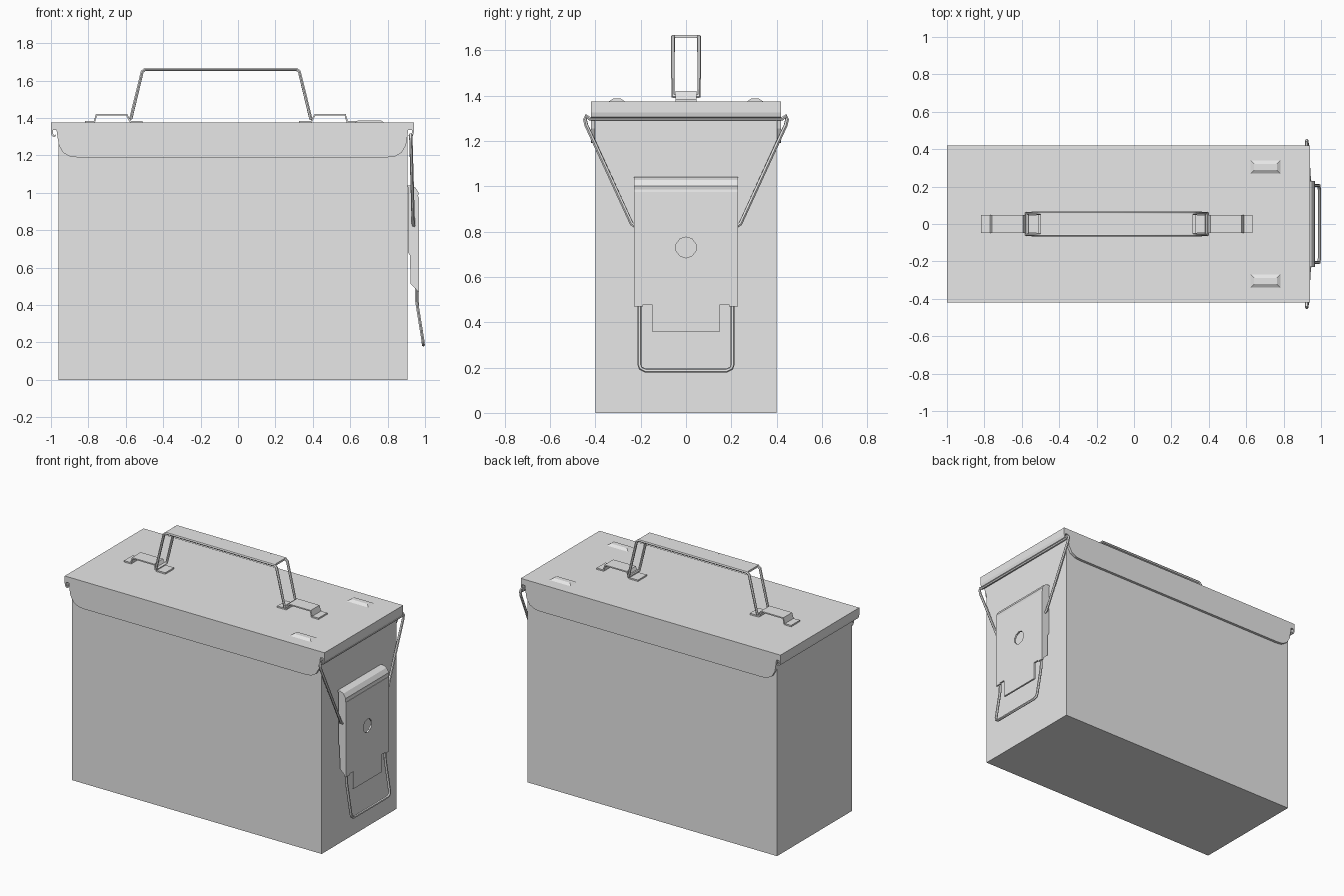
import bpy
import bmesh
from math import radians, cos, sin, pi
from mathutils import Vector

if "Cube" in bpy.data.objects:
    bpy.data.objects.remove(bpy.data.objects["Cube"], do_unlink=True)

# Single painted metal colour
GREY = (0.8, 0.8, 0.8, 1)
metal = bpy.data.materials.new("plain_grey_metal")
metal.use_nodes = True
metal.diffuse_color = GREY
metal.node_tree.nodes["Principled BSDF"].inputs["Base Color"].default_value = GREY


def finish(name, bm):
    bmesh.ops.recalc_face_normals(bm, faces=bm.faces)
    mesh = bpy.data.meshes.new(name)
    bm.to_mesh(mesh)
    bm.free()
    obj = bpy.data.objects.new(name, mesh)
    bpy.context.collection.objects.link(obj)
    mesh.materials.append(metal)
    return obj


def place(axis, p, t):
    return (t, p[0], p[1]) if axis == "x" else (p[0], t, p[1])


def prism(name, pts, axis, lo, hi):
    """Closed outline extruded along x or y."""
    bm = bmesh.new()
    face = bm.faces.new([bm.verts.new(place(axis, p, lo)) for p in pts])
    ext = bmesh.ops.extrude_face_region(bm, geom=[face])
    verts = [g for g in ext["geom"] if isinstance(g, bmesh.types.BMVert)]
    shift = Vector(place(axis, (0, 0), hi - lo))
    bmesh.ops.translate(bm, verts=verts, vec=shift)
    return finish(name, bm)


def box(name, x, y, z):
    return prism(name, [(x[0], z[0]), (x[1], z[0]), (x[1], z[1]), (x[0], z[1])], "y", *y)


def sheet(name, pts, half_width, thick):
    """Bent strip of sheet metal: an xz path swept across y."""
    bm = bmesh.new()
    a = [bm.verts.new((x, -half_width, z)) for x, z in pts]
    b = [bm.verts.new((x, half_width, z)) for x, z in pts]
    for i in range(len(pts) - 1):
        bm.faces.new((a[i], a[i + 1], b[i + 1], b[i]))
    obj = finish(name, bm)
    mod = obj.modifiers.new("thickness", "SOLIDIFY")
    mod.thickness = thick
    mod.offset = 0
    return obj


def wire(name, pts, radius, closed=False):
    """Round rod along a path, baked to a mesh."""
    curve = bpy.data.curves.new(name + "_path", "CURVE")
    curve.dimensions = "3D"
    curve.bevel_depth = radius
    curve.bevel_resolution = 1
    curve.use_fill_caps = True
    spline = curve.splines.new("POLY")
    spline.points.add(len(pts) - 1)
    for point, co in zip(spline.points, pts):
        point.co = (*co, 1)
    spline.use_cyclic_u = closed
    temp = bpy.data.objects.new(name + "_path", curve)
    bpy.context.collection.objects.link(temp)
    graph = bpy.context.evaluated_depsgraph_get()
    mesh = bpy.data.meshes.new_from_object(temp.evaluated_get(graph))
    bpy.data.objects.remove(temp, do_unlink=True)
    mesh.materials.clear()
    mesh.materials.append(metal)
    obj = bpy.data.objects.new(name, mesh)
    bpy.context.collection.objects.link(obj)
    bpy.ops.object.select_all(action="DESELECT")
    obj.select_set(True)
    bpy.context.view_layer.objects.active = obj
    bpy.ops.object.shade_smooth_by_angle(angle=radians(50))
    return obj


def mirror_x(pts, centre):
    return [(2 * centre - x, z) for x, z in reversed(pts)]


SIDES = (("left", 1), ("right", -1))

# Box body and lid top
box("can_body", (-0.96, 0.905), (-0.4, 0.4), (0, 1.365))
box("lid_top", (-1, 0.94), (-0.42, 0.42), (1.36, 1.375))

# Lid skirts with rounded lower corners
corner = [(0.80, 1.19), (0.84, 1.195), (0.875, 1.215), (0.898, 1.255),
          (0.905, 1.30), (0.91, 1.335), (0.94, 1.335), (0.94, 1.365)]
skirt = corner + mirror_x(corner, -0.03)
for label, s in (("back", 1), ("front", -1)):
    lo, hi = sorted((s * 0.402, s * 0.42))
    prism(f"lid_skirt_{label}", skirt, "y", lo, hi)

# Curled lips on both ends of the lid
lip = [(0.935, 1.37), (0.935, 1.325), (0.931, 1.308), (0.922, 1.302), (0.914, 1.31)]
sheet("lid_lip_latch_end", lip, 0.42, 0.01)
sheet("lid_lip_hinge_end", mirror_x(lip, -0.03), 0.42, 0.01)

# Pressed bumps on the lid
for label, s in (("back", 1), ("front", -1)):
    bm = bmesh.new()
    rings = []
    for inset, z in ((0, 1.373), (0.022, 1.387)):
        dx, dy = 0.083 - inset, 0.038 - inset
        rings.append([bm.verts.new((0.703 + i * dx, s * 0.305 + j * dy, z))
                      for i, j in ((-1, -1), (1, -1), (1, 1), (-1, 1))])
    for i in range(4):
        k = (i + 1) % 4
        bm.faces.new((rings[0][i], rings[0][k], rings[1][k], rings[1][i]))
    bm.faces.new(rings[0])
    bm.faces.new(rings[1])
    finish(f"lid_bump_{label}", bm)

# Handle brackets
MID = -0.092
bracket = [(-0.818, 1.38), (-0.768, 1.38), (-0.757, 1.417),
           (-0.595, 1.417), (-0.575, 1.38), (-0.51, 1.38)]
sheet("handle_bracket_hinge_end", bracket, 0.047, 0.01)
sheet("handle_bracket_latch_end", mirror_x(bracket, MID), 0.047, 0.01)

# Carrying handle: flat grip, edge rods and a pivot bar at each end
leg = [(-0.573, 1.397), (-0.512, 1.648), (-0.498, 1.66)]
arch = leg + mirror_x(leg, MID)
box("handle_grip", (-0.50, 0.316), (-0.058, 0.058), (1.654, 1.667))
rim = [(x, -0.058, z) for x, z in arch] + [(x, 0.058, z) for x, z in reversed(arch)]
wire("handle_frame", rim, 0.009, closed=True)
wire("handle_pivot_latch_end", [(arch[-1][0], y, arch[-1][1]) for y in (-0.058, 0.058)], 0.009)

# Latch face plate with a round hole and a lower tab
half = [(0.15, 0.36), (0.15, 0.478), (0.19, 0.478), (0.19, 0.47), (0.23, 0.47), (0.23, 0.975)]
plate = prism("latch_plate", half + mirror_x(half, 0), "x", 0.956, 0.968)
hole = prism("latch_hole_cutter", [(0.046 * cos(a * pi / 5 + pi / 10), 0.73 + 0.046 * sin(a * pi / 5 + pi / 10))
                                   for a in range(10)], "x", 0.94, 0.99)
hole.hide_render = True
cut = plate.modifiers.new("hole", "BOOLEAN")
cut.object = hole
cut.solver = "EXACT"
graph = bpy.context.evaluated_depsgraph_get()
cut_mesh = bpy.data.meshes.new_from_object(plate.evaluated_get(graph))
plate.modifiers.clear()
plate.data = cut_mesh
bpy.data.objects.remove(hole, do_unlink=True)

# Latch bent top and side flanges
sheet("latch_top", [(0.906, 1.035), (0.925, 1.035), (0.945, 1.025), (0.961, 1.0),
                    (0.958, 0.985), (0.962, 0.965)], 0.23, 0.01)
flange = [(0.91, 1.035), (0.925, 1.035), (0.945, 1.025), (0.962, 1.0), (0.962, 0.475),
          (0.922, 0.515), (0.92, 0.665), (0.91, 0.68)]
for label, s in SIDES:
    lo, hi = sorted((s * 0.218, s * 0.23))
    prism(f"latch_flange_{label}", flange, "y", lo, hi)

# Tall wire bail hooked under the lid lip
bail = [(0.94, 0.225, 0.825), (0.937, 0.24, 0.835), (0.925, 0.44, 1.27), (0.924, 0.446, 1.295),
        (0.924, 0.44, 1.31), (0.924, 0.425, 1.298)]
wire("latch_bail", bail + [(x, -y, z) for x, y, z in reversed(bail)], 0.009)

# Pull loop below the latch
loop = [(0.952, 0.206, 0.52), (0.955, 0.206, 0.42), (0.988, 0.206, 0.215),
        (0.990, 0.2, 0.197), (0.991, 0.18, 0.187)]
wire("latch_pull_loop", loop + [(x, -y, z) for x, y, z in reversed(loop)], 0.009)
